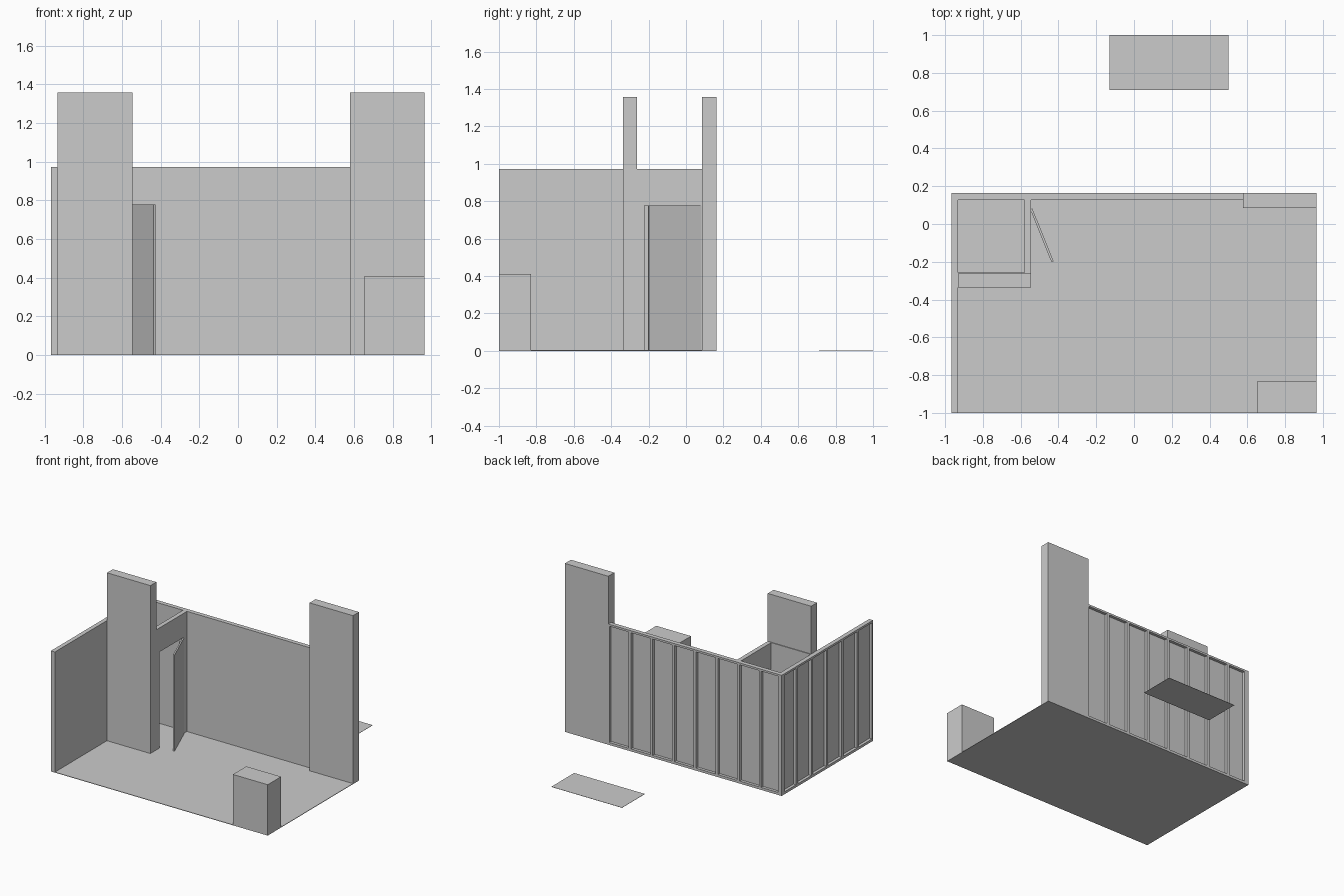
import bpy, bmesh, math
from mathutils import Matrix, Vector

if "Cube" in bpy.data.objects:
    bpy.data.objects.remove(bpy.data.objects["Cube"])


def add_box(bm, lo, hi):
    lo, hi = Vector(lo), Vector(hi)
    mat = Matrix.Translation((lo + hi) / 2) @ Matrix.Diagonal((*(hi - lo), 1))
    bmesh.ops.create_cube(bm, size=1, matrix=mat)


def make(name, boxes):
    bm = bmesh.new()
    for lo, hi in boxes:
        add_box(bm, lo, hi)
    me = bpy.data.meshes.new(name)
    bm.to_mesh(me)
    bm.free()
    ob = bpy.data.objects.new(name, me)
    bpy.context.collection.objects.link(ob)
    return ob


X0, X1, Y0, Y1 = -0.967, 0.965, -1.0, 0.163
Z0, H, TALL, T = 0.004, 0.972, 1.357, 0.035
SHEET, POST, RAIL = 0.012, 0.022, 0.016


def framed_wall(name, length, bays):
    """Wall along local +x: smooth sheet at y = 0, framed bays open toward y = T."""
    boxes = [((0, 0, Z0), (length, SHEET, H)),
             ((0, SHEET, Z0), (length, T, Z0 + RAIL)),
             ((0, SHEET, H - RAIL), (length, T, H))]
    for i in range(bays + 1):
        c = i * length / bays
        boxes.append(((max(0, c - POST / 2), SHEET, Z0 + RAIL),
                      (min(length, c + POST / 2), T, H - RAIL)))
    return make(name, boxes)


# Floor slab
make("floor", [((X0, Y0, 0), (X1, Y1, Z0))])

# Back wall, framing faces outward (+y)
back = framed_wall("back_wall", 0.58 - X0, 8)
back.location = (X0, Y1 - T, 0)

# Left wall, framing faces outward (-x)
left = framed_wall("left_wall", Y1 - Y0, 6)
left.rotation_euler.z = math.pi / 2
left.location = (X0 + T, Y0, 0)

# Tall towers
make("left_tower", [((-0.932, -0.337, Z0), (-0.545, -0.262, TALL))])
make("right_tower", [((0.578, 0.086, Z0), (X1, Y1, TALL))])

# Storage room partition with doorway
pa, pb = -0.58, -0.545
make("storage_partition", [
    ((pa, -0.262, Z0), (pb, -0.222, H)),
    ((pa, 0.08, Z0), (pb, Y1 - T, H)),
    ((pa, -0.222, 0.778), (pb, 0.08, H))])

# Storage room rear wall strip behind the left tower
make("storage_front_strip", [((-0.932, -0.262, Z0), (pa, -0.256, H))])

# Door standing ajar
door = make("door", [((0, -0.006, Z0), (0.302, 0.006, 0.778))])
door.location = (-0.544, 0.08, 0)
door.rotation_euler.z = math.atan2(-0.28, 0.113)

# Front counter
make("counter", [((0.655, Y0, Z0), (X1, -0.83, 0.41))])

# Blank floor plate behind the stand, in place of the printed number
make("blank_plate", [((-0.13, 0.71, 0), (0.50, 1.0, 0.002))])
